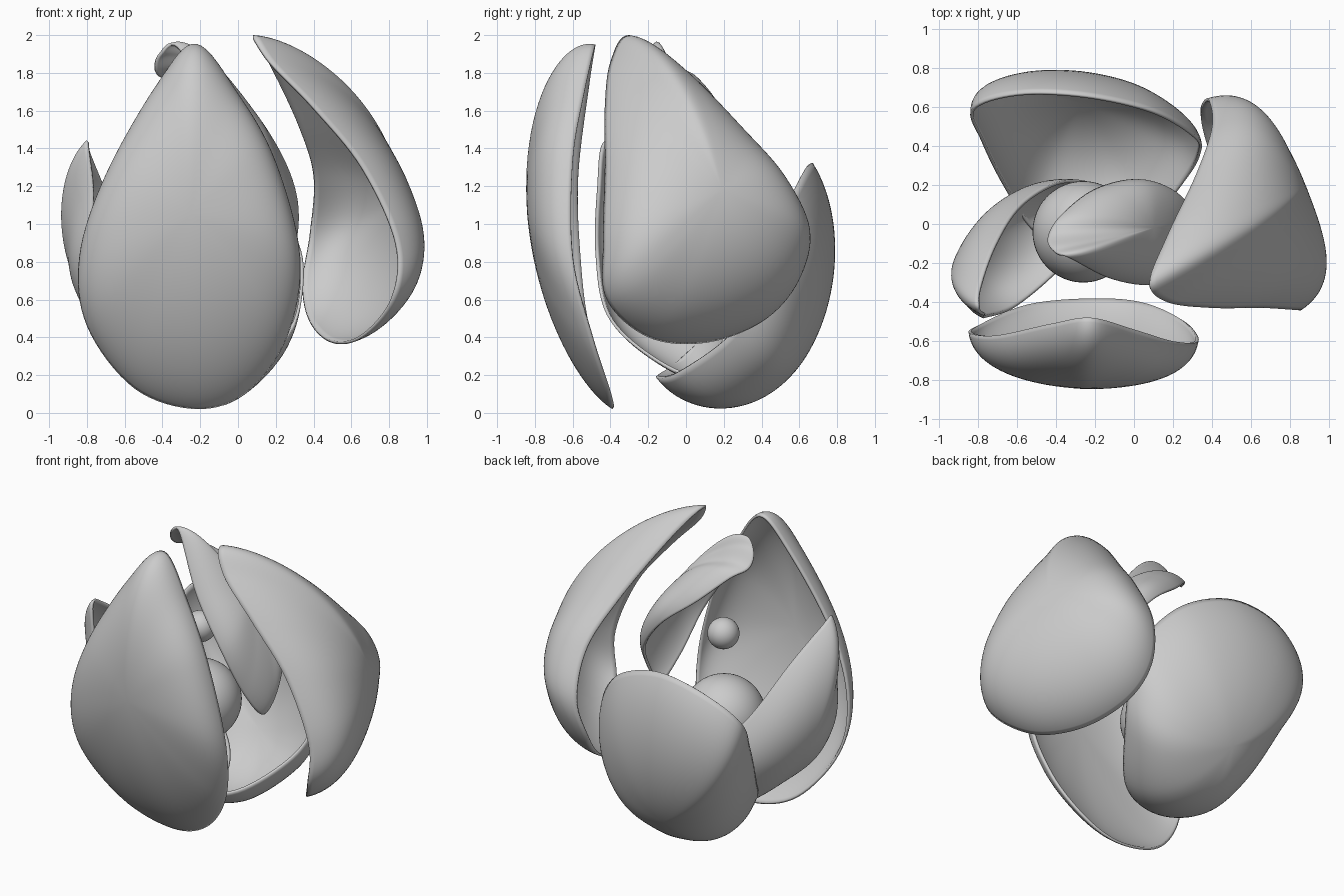
import bpy, bmesh, math
from mathutils import Vector

if "Cube" in bpy.data.objects:
    bpy.data.objects.remove(bpy.data.objects["Cube"])

RINGS = 24      # rings from apex to rim
SEG = 8         # samples between two rim points


def closed_spline(pts):
    """Smooth closed curve through the rim points."""
    out, n = [], len(pts)
    for i in range(n):
        a, b, c, d = (pts[(i + k - 1) % n] for k in range(4))
        for j in range(SEG):
            t = j / SEG
            out.append(0.5 * (2 * b + (c - a) * t + (2 * a - 5 * b + 4 * c - d) * t * t
                              + (3 * b - a - 3 * c + d) * t ** 3))
    return out


def petal(name, rim, apex, phi=84, thick=0.016):
    """Domed shell: an elliptical arc from the apex out to a freely curved rim."""
    curve = closed_spline([Vector(p) for p in rim])
    n = len(curve)
    base = sum(curve, Vector()) / n
    rise = Vector(apex) - base
    # mean plane of the rim; its warp fades out towards the apex
    normal = sum(((curve[i] - base).cross(curve[(i + 1) % n] - base) for i in range(n)),
                 Vector()).normalized()
    warp = [normal * (p - base).dot(normal) for p in curve]
    flat = [p - base - w for p, w in zip(curve, warp)]
    phi = math.radians(phi)
    bm = bmesh.new()
    top = bm.verts.new(base + rise)
    rings = []
    for k in range(1, RINGS + 1):
        a = phi * k / RINGS
        s = math.sin(a) / math.sin(phi)
        c = (math.cos(a) - math.cos(phi)) / (1 - math.cos(phi))
        rings.append([bm.verts.new(base + f * s + w * s * s + rise * c)
                      for f, w in zip(flat, warp)])
    for i in range(n):
        j = (i + 1) % n
        bm.faces.new((top, rings[0][i], rings[0][j]))
        for r0, r1 in zip(rings, rings[1:]):
            bm.faces.new((r0[i], r1[i], r1[j], r0[j]))
    bm.normal_update()
    if top.normal.dot(rise) < 0:
        bmesh.ops.reverse_faces(bm, faces=bm.faces[:])
    me = bpy.data.meshes.new(name)
    bm.to_mesh(me)
    bm.free()
    ob = bpy.data.objects.new(name, me)
    bpy.context.collection.objects.link(ob)
    m = ob.modifiers.new("thickness", 'SOLIDIFY')
    m.thickness, m.offset = thick, -1
    smooth(ob)


def smooth(ob):
    bpy.ops.object.select_all(action='DESELECT')
    bpy.context.view_layer.objects.active = ob
    ob.select_set(True)
    bpy.ops.object.shade_smooth_by_angle(angle=math.radians(50))


def ball(name, loc, r):
    bpy.ops.mesh.primitive_uv_sphere_add(segments=48, ring_count=24, radius=r, location=loc)
    bpy.context.object.name = name
    smooth(bpy.context.object)


# tall egg-shaped front petal
petal("front_petal", [
    (-.22, -.48, 1.95), (.0, -.54, 1.69), (.2, -.6, 1.33), (.33, -.6, .82),
    (.26, -.5, .4), (.05, -.41, .11), (-.22, -.39, .02), (-.55, -.42, .13),
    (-.8, -.52, .46), (-.84, -.56, .83), (-.7, -.57, 1.26), (-.42, -.51, 1.75)],
    (-.25, -.84, 1.05), 86)

# tall right petal leaning inward at the top
petal("right_petal", [
    (.08, -.3, 2.0), (.17, -.4, 1.86), (.4, -.43, 1.62), (.66, -.43, 1.3),
    (.84, -.44, .9), (.82, -.42, .6), (.66, -.2, .4), (.5, .1, .37),
    (.38, .4, .48), (.34, .58, .68), (.38, .64, .95), (.4, .5, 1.25),
    (.32, .26, 1.52), (.17, -.06, 1.84)],
    (.86, .19, 1.18))

# low cupped back petal
petal("back_petal", [
    (-.25, .66, 1.32), (.1, .58, 1.18), (.32, .45, .9), (.34, .36, .62),
    (.26, .22, .4), (.03, -.05, .21), (-.25, -.16, .19), (-.5, -.05, .27),
    (-.66, .18, .5), (-.78, .42, .85), (-.83, .59, 1.1), (-.6, .67, 1.27)],
    (-.27, .63, .29), 88)

# narrow left petal tucked under the centre
petal("left_petal", [
    (-.8, -.44, 1.43), (-.77, -.47, 1.2), (-.76, -.48, .85), (-.6, -.42, .52),
    (-.35, -.2, .3), (-.18, .06, .19), (-.2, .2, .36), (-.38, .22, .64),
    (-.58, .1, .92), (-.71, -.1, 1.2), (-.79, -.32, 1.39)],
    (-.83, -.09, .64))

# inner petal arching over the centre
petal("inner_petal", [
    (-.44, -.06, 1.81), (-.42, -.13, 1.9), (-.32, -.18, 1.94), (-.12, -.28, 1.6),
    (.09, -.31, 1.28), (.2, -.22, .98), (.27, -.1, .82), (.29, .02, 1.0),
    (.2, .16, 1.2), (.02, .23, 1.42), (-.2, .18, 1.6), (-.37, .05, 1.76)],
    (.1, -.02, 1.58))

# seeds inside
ball("large_seed", (-.26, -.04, .76), .26)
ball("small_seed", (-.22, -.09, 1.29), .1)
